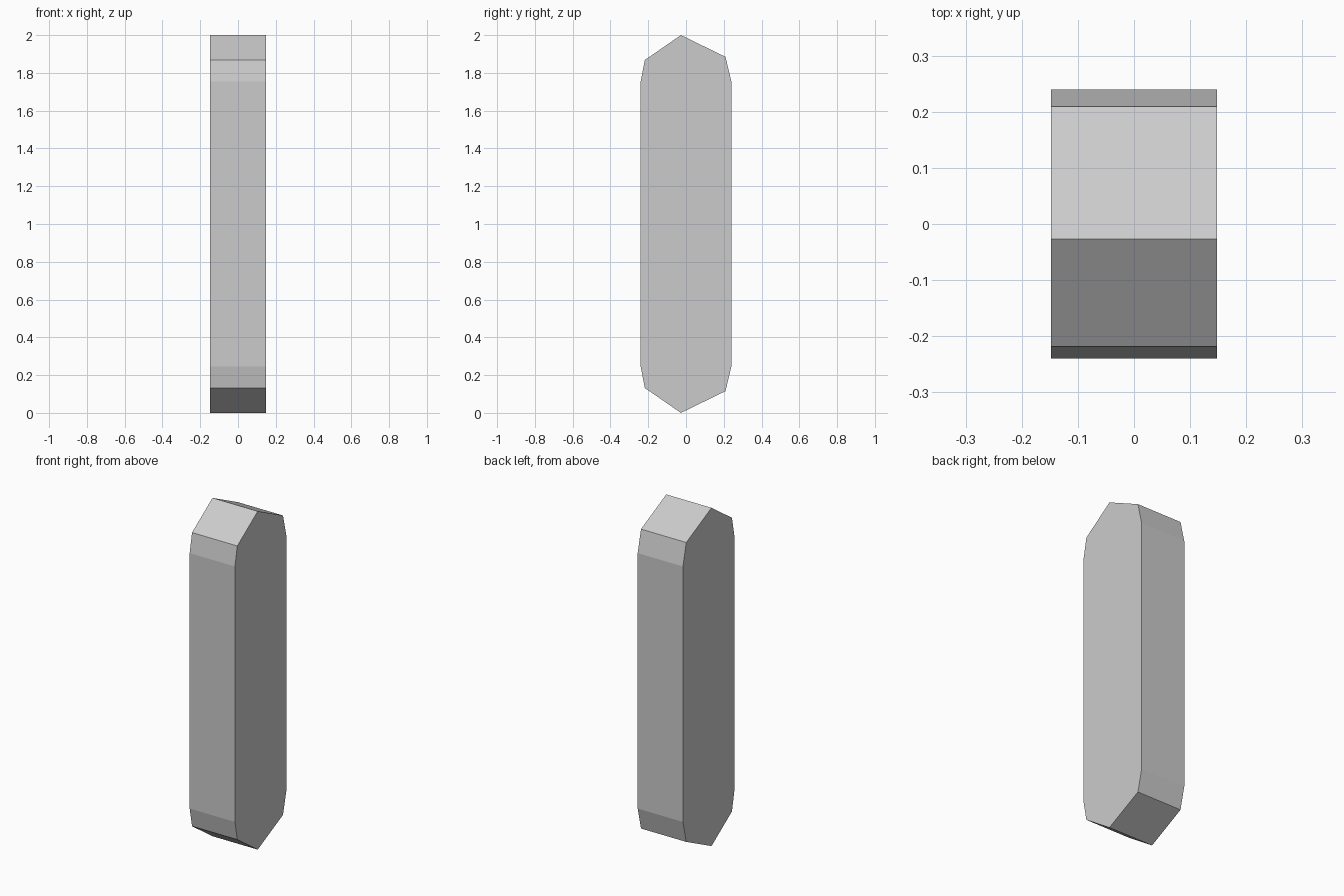
import bpy, bmesh

if "Cube" in bpy.data.objects:
    bpy.data.objects.remove(bpy.data.objects["Cube"])

HALF_WIDTH = 0.148

# Upper half of the side outline (y, z), front to back
upper = [(-0.24, 1.755), (-0.218, 1.868), (-0.027, 2.0), (0.209, 1.885), (0.24, 1.755)]
# The lower half mirrors it about mid height
outline = upper + [(y, 2.0 - z) for y, z in reversed(upper)]

# Slab: outline face extruded across the width
bm = bmesh.new()
face = bm.faces.new([bm.verts.new((-HALF_WIDTH, y, z)) for y, z in outline])
side = bmesh.ops.extrude_face_region(bm, geom=[face], use_keep_orig=True)
verts = [v for v in side["geom"] if isinstance(v, bmesh.types.BMVert)]
bmesh.ops.translate(bm, verts=verts, vec=(2 * HALF_WIDTH, 0, 0))
bmesh.ops.recalc_face_normals(bm, faces=bm.faces)

mesh = bpy.data.meshes.new("pointed_slab")
bm.to_mesh(mesh)
bm.free()
bpy.context.collection.objects.link(bpy.data.objects.new("pointed_slab", mesh))
